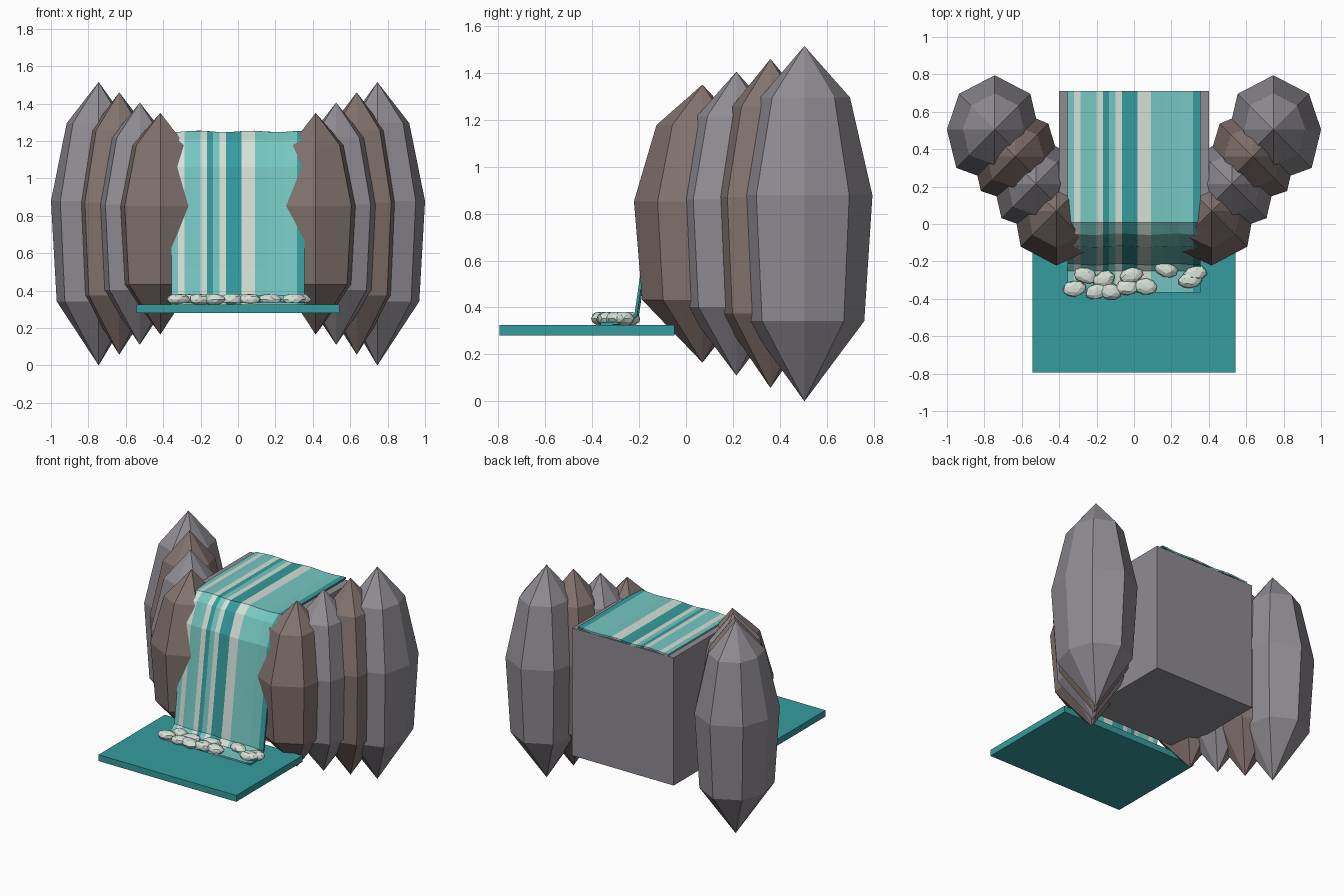
import bpy, bmesh, math, random
from mathutils import Matrix, Vector

if "Cube" in bpy.data.objects:
    bpy.data.objects.remove(bpy.data.objects["Cube"])

random.seed(4)


def material(name, srgb):
    m = bpy.data.materials.new(name)
    lin = [c / 12.92 if c <= 0.04045 else ((c + 0.055) / 1.055) ** 2.4 for c in srgb]
    m.diffuse_color = (*lin, 1)
    m.use_nodes = True
    m.node_tree.nodes["Principled BSDF"].inputs["Base Color"].default_value = m.diffuse_color
    return m


GREY = material("grey rock", (0.565, 0.55, 0.575))
BROWN = material("brown rock", (0.51, 0.45, 0.435))
DEEP = material("deep teal water", (0.21, 0.61, 0.62))
LIGHT = material("light teal water", (0.46, 0.78, 0.76))
PALE = material("pale foam", (0.83, 0.88, 0.84))


def finish(name, bm, mats):
    bmesh.ops.recalc_face_normals(bm, faces=bm.faces)
    me = bpy.data.meshes.new(name)
    bm.to_mesh(me)
    bm.free()
    for m in mats:
        me.materials.append(m)
    ob = bpy.data.objects.new(name, me)
    bpy.context.collection.objects.link(ob)
    return ob


def box(name, lo, hi, mat):
    lo, hi = Vector(lo), Vector(hi)
    bm = bmesh.new()
    size = Matrix.Diagonal((*(hi - lo), 1))
    bmesh.ops.create_cube(bm, size=1, matrix=Matrix.Translation((lo + hi) / 2) @ size)
    return finish(name, bm, [mat])


def rock(name, side, x, y, z0, z1, radii, mat):
    """Tall eight-sided boulder: two tips and three rings."""
    bm = bmesh.new()
    rings = []
    for level, scale in ((0.226, 0.88), (0.58, 1.0), (0.855, 0.67)):
        ring = []
        for i, r in enumerate(radii):
            a = i * math.pi / 4
            ring.append(bm.verts.new((side * (x + r * scale * math.cos(a)),
                                      y + r * scale * math.sin(a),
                                      z0 + (z1 - z0) * level)))
        rings.append(ring)
    low = bm.verts.new((side * x, y, z0))
    top = bm.verts.new((side * x, y, z1))
    for i in range(8):
        j = (i + 1) % 8
        bm.faces.new((low, rings[0][j], rings[0][i]))
        for a, b in zip(rings, rings[1:]):
            bm.faces.new((a[i], a[j], b[j], b[i]))
        bm.faces.new((rings[2][i], rings[2][j], top))
    finish(name, bm, [mat])


# Boulders: four per side, mirrored; radii start at the outer side, counterclockwise
ROCKS = [
    (0.745, 0.505, 0.0, 1.515, (0.255, 0.27, 0.29, 0.27, 0.235, 0.27, 0.28, 0.29), GREY),
    (0.635, 0.36, 0.057, 1.46, (0.225, 0.26, 0.25, 0.25, 0.23, 0.25, 0.245, 0.26), BROWN),
    (0.525, 0.215, 0.11, 1.405, (0.225, 0.25, 0.25, 0.24, 0.22, 0.25, 0.25, 0.26), GREY),
    (0.415, 0.07, 0.165, 1.35, (0.225, 0.24, 0.24, 0.23, 0.18, 0.28, 0.292, 0.27), BROWN),
]
for side, label in ((-1, "left"), (1, "right")):
    for n, (x, y, z0, z1, radii, mat) in enumerate(ROCKS, 1):
        rock(f"{label}_boulder_{n}", side, x, y, z0, z1, radii, mat)

# Block carrying the stream, and the pool slab
box("cliff_block", (-0.40, 0.0, 0.325), (0.40, 0.71, 1.235), GREY)
box("pool", (-0.543, -0.795, 0.28), (0.543, -0.05, 0.325), DEEP)

# Waterfall sheet: profile in y and z, striped along x, ending flat on the pool
PROFILE = [(0.71, 1.245), (0.01, 1.245), (-0.05, 1.20), (-0.115, 1.06),
           (-0.188, 0.52), (-0.21, 0.37), (-0.25, 0.335), (-0.365, 0.33)]
EDGES = [-0.355, -0.32, -0.285, -0.24, -0.20, -0.165, -0.135, -0.10, -0.065,
         -0.02, 0.02, 0.09, 0.16, 0.24, 0.315, 0.355]
STRIPES = "LPLLPDLPDDPLLLD"
bm = bmesh.new()
grid = []
for i, x in enumerate(EDGES):
    wave = 0.004 * math.sin(x * 22)
    grid.append([bm.verts.new((x, y - (wave if 1 < k < 6 else 0), z + (wave if k < 3 else 0)))
                 for k, (y, z) in enumerate(PROFILE)])
for i, stripe in enumerate(STRIPES):
    for k in range(len(PROFILE) - 1):
        f = bm.faces.new((grid[i][k], grid[i][k + 1], grid[i + 1][k + 1], grid[i + 1][k]))
        f.material_index = "LPD".index(stripe)
water = finish("waterfall", bm, [LIGHT, PALE, DEEP])
thick = water.modifiers.new("thickness", "SOLIDIFY")
thick.thickness = 0.012
thick.offset = 0

# Foam clumps where the water lands
FOAM = [(-0.32, -0.345), (-0.20, -0.36), (-0.26, -0.275), (-0.13, -0.36), (-0.16, -0.295),
        (-0.015, -0.275), (-0.035, -0.34), (0.06, -0.335), (0.17, -0.24), (0.30, -0.30),
        (0.33, -0.265)]
for n, (x, y) in enumerate(FOAM, 1):
    bm = bmesh.new()
    bmesh.ops.create_icosphere(bm, subdivisions=2, radius=1)
    for v in bm.verts:
        v.co *= random.uniform(0.92, 1.08)
        v.co.z = max(-0.9, min(0.9, v.co.z))
    turn = Matrix.Rotation(random.uniform(-0.35, 0.35), 4, "Z")
    size = Matrix.Diagonal((0.063, 0.043, 0.031, 1))
    bm.transform(Matrix.Translation((x, y, 0.353)) @ turn @ size)
    finish(f"foam_clump_{n}", bm, [PALE])
